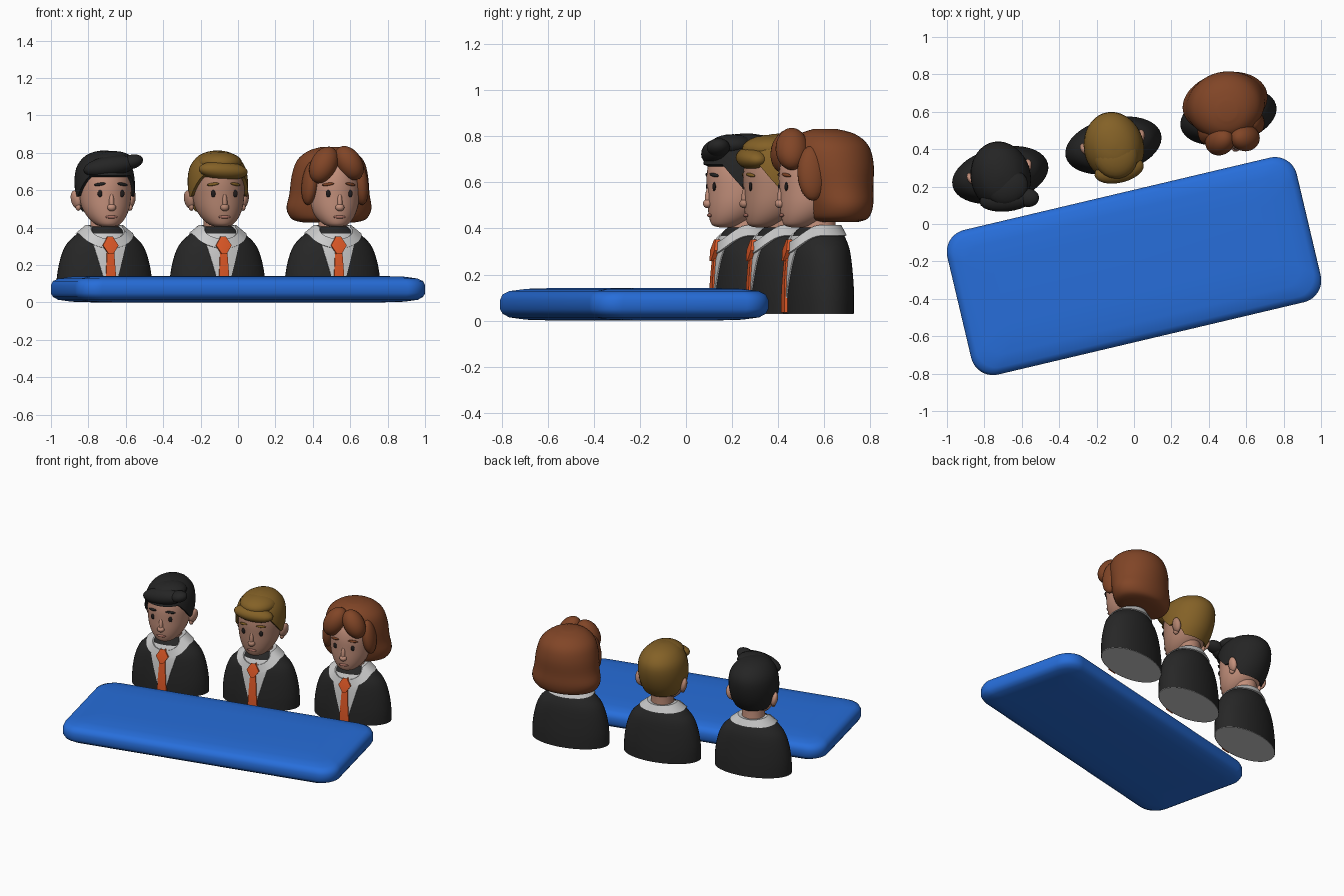
import bpy, bmesh, math
from mathutils import Matrix, Vector

if "Cube" in bpy.data.objects:
    bpy.data.objects.remove(bpy.data.objects["Cube"])

TURN = math.radians(13.3)
M = Matrix()          # placement of the figure being built
PRE = ""              # name prefix of the figure being built


def mat(name, r, g, b):
    m = bpy.data.materials.new(name)
    m.diffuse_color = (r, g, b, 1)
    m.use_nodes = True
    m.node_tree.nodes["Principled BSDF"].inputs["Base Color"].default_value = m.diffuse_color
    return m


BLUE = mat("table_blue", .02, .155, .70)
SUIT = mat("suit_black", .02, .02, .02)
SHIRT = mat("shirt_white", .55, .55, .55)
ORANGE = mat("tie_orange", .75, .10, .02)
SKIN = mat("skin", .55, .28, .20)
TAN = mat("skin_tan", .45, .23, .16)
LIP = mat("lips", .42, .17, .13)
DARK = mat("eye_dark", .015, .012, .012)
BLACK = mat("hair_black", .018, .018, .018)
BLOND = mat("hair_blond", .23, .12, .02)
RED = mat("hair_red", .22, .06, .02)


def finish(bm, name, material):
    bmesh.ops.recalc_face_normals(bm, faces=bm.faces)
    me = bpy.data.meshes.new(PRE + name)
    bm.to_mesh(me)
    bm.free()
    if material:
        me.materials.append(material)
    ob = bpy.data.objects.new(PRE + name, me)
    bpy.context.collection.objects.link(ob)
    ob.matrix_world = M
    return ob


def loft(name, rings, material, caps=(True, True), closed=True):
    bm = bmesh.new()
    vs = [[bm.verts.new(p) for p in r] for r in rings]
    n = len(vs[0])
    for a, b in zip(vs, vs[1:]):
        for i in range(n if closed else n - 1):
            j = (i + 1) % n
            bm.faces.new((a[i], a[j], b[j], b[i]))
    if caps[0]:
        bm.faces.new(vs[0])
    if caps[1]:
        bm.faces.new(vs[-1])
    return finish(bm, name, material)


def ball(name, loc, size, material, rot=(0, 0, 0), seg=24):
    bm = bmesh.new()
    m = Matrix.Translation(loc)
    for ang, ax in zip(rot, "XYZ"):
        m = m @ Matrix.Rotation(math.radians(ang), 4, ax)
    m = m @ Matrix.Diagonal((*size, 1))
    bmesh.ops.create_uvsphere(bm, u_segments=seg, v_segments=seg // 2, radius=1, matrix=m)
    return finish(bm, name, material)


def smooth(table, k=4):
    """Catmull-Rom subdivision of a table of sections."""
    pts = [Vector(t) for t in table]
    out = []
    for i in range(len(pts) - 1):
        a, b, c, d = pts[max(i - 1, 0)], pts[i], pts[i + 1], pts[min(i + 2, len(pts) - 1)]
        for s in range(k):
            t = s / k
            out.append(b + .5 * t * (c - a + t * (2 * a - 5 * b + 4 * c - d + t * (3 * (b - c) + d - a))))
    return out + [pts[-1]]


def look(table, z):
    """Linear lookup by first column."""
    if z <= table[0][0]:
        return table[0][1:]
    for a, b in zip(table, table[1:]):
        if z <= b[0]:
            t = (z - a[0]) / max(b[0] - a[0], 1e-6)
            return [p + (q - p) * t for p, q in zip(a[1:], b[1:])]
    return table[-1][1:]


def ellipse(s, n=40):
    z, cy, rx, ry = s
    return [(rx * math.cos(2 * math.pi * i / n), cy + ry * math.sin(2 * math.pi * i / n), z) for i in range(n)]


# sections: z, centre y, half width, half depth
BODY = smooth([(.03, 0, .262, .147), (.12, 0, .26, .147), (.22, 0, .243, .141), (.30, 0, .213, .132),
               (.35, 0, .168, .118), (.385, 0, .12, .10), (.405, 0, .08, .08)])
HEAD = smooth([(.405, -.09, .025, .03), (.415, -.085, .06, .066), (.45, -.06, .097, .104),
               (.50, -.037, .124, .133), (.56, -.02, .138, .152), (.64, -.008, .143, .165),
               (.71, 0, .131, .157), (.76, 0, .095, .118), (.783, 0, .05, .065), (.79, 0, .008, .01)])
BOB = smooth([(.428, .08, .14, .09), (.445, .08, .20, .135), (.50, .08, .23, .155), (.58, .07, .217, .167),
              (.68, .06, .205, .18), (.76, .05, .178, .168), (.81, .04, .12, .12), (.832, .03, .05, .05)])
HAIRLINE = [(-1, .49), (-.6, .50), (-.2, .57), (.15, .57), (.45, .62), (.7, .67), (1, .67)]


def front(table, x, z):
    cy, rx, ry = look(table, z)
    return cy - ry * math.sqrt(max(0, 1 - (x / rx) ** 2))


def patch(name, rows, off, material):
    """Raised cloth panel lying on the chest; rows are (z, half width)."""
    us = (-1, -.99, -.6, -.3, 0, .3, .6, .99, 1)
    rings = [[(u * w, front(BODY, u * w, z) - (off if abs(u) < 1 else -.006), z) for u in us] for z, w in rows]
    return loft(name, rings, material, (False, False), False)


def collar():
    rings = [[] for _ in range(4)]
    for i in range(48):
        a = 2 * math.pi * i / 48
        f = max(0, -math.sin(a)) ** 3
        for ring, z0, drop, off in zip(rings, (.365, .37, .415, .41), (.08, .08, .075, .075), (-.01, .012, .014, -.01)):
            z = z0 - drop * f
            _, rx, ry = look(BODY, z)
            ring.append(((max(rx, .085) + off) * math.cos(a), (max(ry, .085) + off) * math.sin(a), z))
    loft("collar", rings, SHIRT, (False, False))


def short_hair(material, s=1.12):
    n, k = 48, 14
    c = Vector((0, 0, .60))
    rings = []
    for v in range(-1, k + 1):
        ring = []
        for i in range(n):
            a = 2 * math.pi * i / n
            h = look(HAIRLINE, -math.sin(a))[0]
            z = h + (.79 - h) * math.sin(max(v, 0) / k * math.pi / 2)
            cy, rx, ry = look(HEAD, z)
            p = Vector((rx * math.cos(a), cy + ry * math.sin(a), z))
            ring.append(c + (p - c) * (.96 if v < 0 else s))
        rings.append(ring)
    loft("hair_cap", rings, material, (False, True))


def figure(prefix, x, y, skin, hair):
    global M, PRE
    PRE = prefix + "_"
    M = Matrix.Translation((x, y, 0)) @ Matrix.Rotation(TURN, 4, "Z")
    # suit, shirt and tie
    loft("jacket", [ellipse(s) for s in BODY], SUIT, (False, True))
    loft("bust_base", [ellipse((.029, 0, .26, .145)), ellipse((.034, 0, .26, .145))], None)
    patch("shirt_front", [(.07 + .03 * i, .022 + .0085 * i) for i in range(11)], .005, SHIRT)
    collar()
    patch("tie_blade", [(.035 + .026 * i, .034 - .0016 * i) for i in range(11)], .013, ORANGE)
    patch("tie_knot", [(.258, .012), (.305, .043), (.352, .014)], .024, ORANGE)
    # neck and head
    loft("neck", [ellipse((z, 0, r, r)) for z, r in ((.36, .082), (.41, .075), (.50, .075))], skin)
    loft("head", [ellipse(s) for s in HEAD], skin)
    ball("nose_tip", (0, -.172, .508), (.024, .021, .02), skin)
    ball("nose_bridge", (0, -.168, .54), (.014, .016, .05), skin, (-8, 0, 0))
    ball("mouth", (0, front(HEAD, 0, .455), .457), (.034, .007, .008), LIP)
    for side, sx in (("left", -1), ("right", 1)):
        ball(side + "_eye", (sx * .06, front(HEAD, .06, .582), .582), (.014, .007, .019), DARK)
        ball(side + "_brow", (sx * .062, front(HEAD, .062, .632) - .001, .632), (.033, .008, .008),
             hair, (0, sx * 8, sx * 22))
        ball(side + "_ear", (sx * .152, .015, .55), (.022, .036, .05), skin, (0, sx * 12, sx * -20))
        ball(side + "_ear_lobe", (sx * .142, .005, .51), (.014, .02, .02), skin)


# table top with a soft rounded edge
def slab_ring(inset, z):
    hx, hy, r = .96 - inset, .397 - inset, .12 - inset * .3
    pts = []
    for q, (sx, sy) in enumerate(((1, 1), (-1, 1), (-1, -1), (1, -1))):
        for i in range(11):
            a = math.pi / 2 * (q + i / 10)
            pts.append((sx * (hx - r) + r * math.cos(a), sy * (hy - r) + r * math.sin(a), z))
    return pts


M = Matrix.Translation((0, -.225, 0)) @ Matrix.Rotation(TURN, 4, "Z")
loft("table_top", [slab_ring(*s) for s in (
    (.22, 0), (.10, .004), (.035, .014), (.01, .03), (0, .05), (0, .09), (.01, .114),
    (.035, .128), (.10, .138), (.22, .142))], BLUE)

# first figure: dark hair with a swept quiff
figure("first", -.715, .262, SKIN, BLACK)
short_hair(BLACK)
ball("quiff", (0, -.137, .728), (.145, .062, .055), BLACK, (0, -9, -8))
ball("quiff_tip", (.115, -.152, .752), (.062, .05, .038), BLACK, (0, -15, -15))
ball("quiff_top", (.02, -.07, .757), (.115, .10, .052), BLACK, (0, -4, 0))

# second figure: fair hair with a plain fringe
figure("second", -.11, .42, TAN, BLOND)
short_hair(BLOND)
ball("fringe", (0, -.135, .705), (.135, .068, .05), BLOND, (0, 4, 0))
ball("crown", (0, -.05, .745), (.12, .13, .062), BLOND)

# third figure: full bob with two front locks
figure("third", .505, .575, SKIN, RED)
loft("bob_hair", [ellipse(s, 48) for s in BOB], RED)
ball("left_lock", (-.075, -.118, .735), (.072, .075, .105), RED, (-8, 28, 0))
ball("right_lock", (.06, -.132, .745), (.068, .072, .10), RED, (-8, -32, 0))
for sx in (-1, 1):
    ball("temple_hair", (sx * .135, -.06, .64), (.045, .065, .12), RED, (0, sx * -8, 0))

bpy.ops.object.select_all(action="SELECT")
bpy.context.view_layer.objects.active = bpy.context.selected_objects[0]
bpy.ops.object.shade_smooth_by_angle(angle=math.radians(50))
